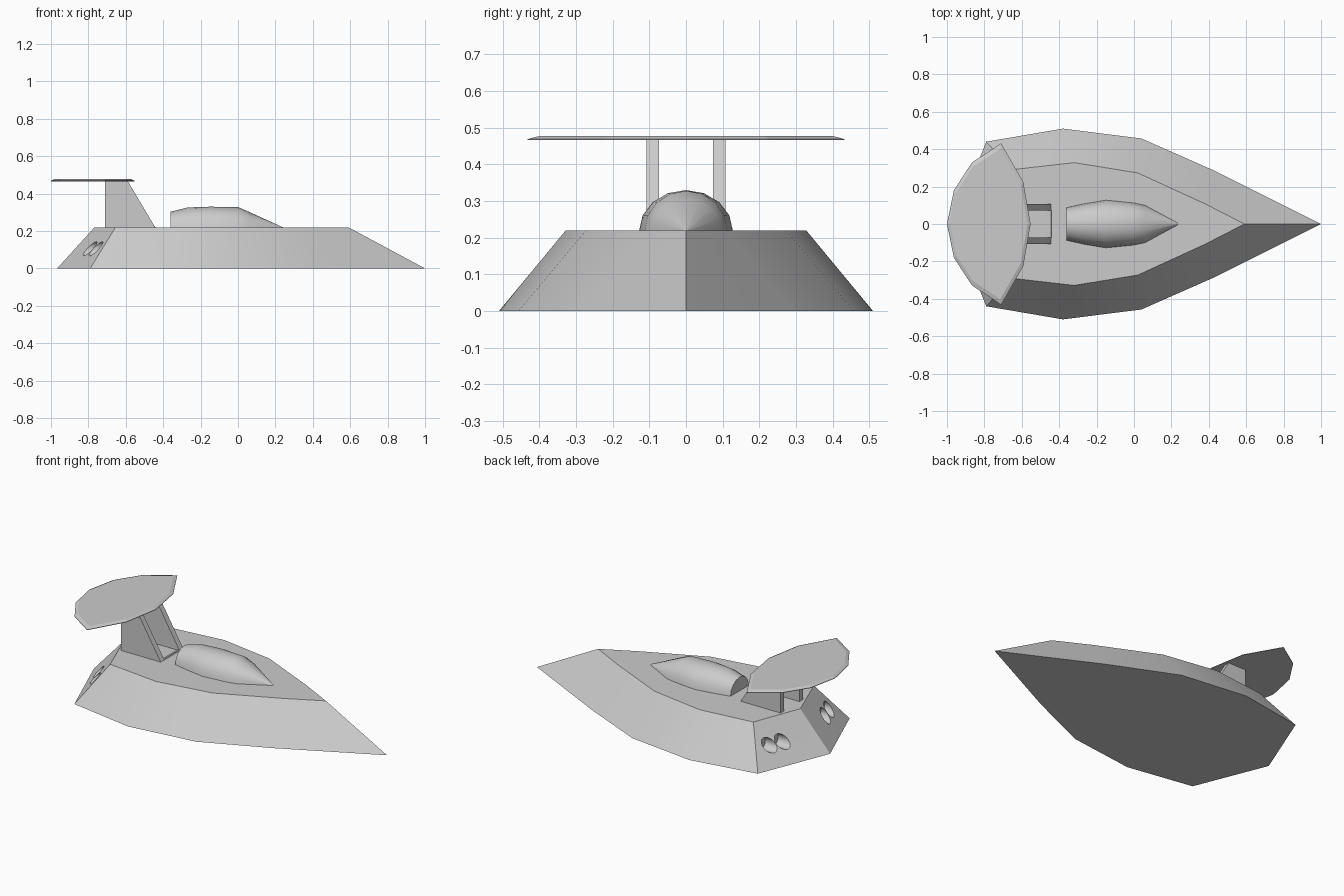
import bpy, bmesh, math

if "Cube" in bpy.data.objects:
    bpy.data.objects.remove(bpy.data.objects["Cube"])

DECK = 0.22


def make(name, rings, smooth=True):
    """Skin a list of equal-length closed rings, capping both ends."""
    bm = bmesh.new()
    vs = [[bm.verts.new(p) for p in r] for r in rings]
    n = len(rings[0])
    for a, b in zip(vs, vs[1:]):
        for i in range(n):
            j = (i + 1) % n
            bm.faces.new((a[i], a[j], b[j], b[i]))
    bm.faces.new(vs[0][::-1])
    bm.faces.new(vs[-1])
    bmesh.ops.remove_doubles(bm, verts=bm.verts, dist=1e-5)
    bmesh.ops.recalc_face_normals(bm, faces=bm.faces)
    me = bpy.data.meshes.new(name)
    bm.to_mesh(me)
    bm.free()
    ob = bpy.data.objects.new(name, me)
    bpy.context.collection.objects.link(ob)
    if smooth:
        shade(ob)
    return ob


def shade(ob):
    bpy.ops.object.select_all(action='DESELECT')
    ob.select_set(True)
    bpy.context.view_layer.objects.active = ob
    bpy.ops.object.shade_smooth_by_angle(angle=math.radians(30))


def outline(half, z):
    """Mirror a half outline (first and last points on the centreline) in y."""
    full = half + [(x, -y) for x, y in half[-2:0:-1]]
    return [(x, y, z) for x, y in full]


# Hull: keel outline tapering up to the deck outline
keel = [(1, 0), (.43, .285), (.04, .457), (-.38, .51), (-.79, .44), (-.967, 0)]
deck = [(.59, 0), (.38, .108), (.02, .273), (-.32, .328), (-.655, .29), (-.767, 0)]
hull = make("hull", [outline(keel, 0), outline(deck, DECK)], smooth=False)

# Exhaust ports: four bores cut into the two stern faces
for y in (-.285, -.205, .205, .285):
    x0 = -.785 if abs(y) > .25 else -.815
    bpy.ops.mesh.primitive_cylinder_add(vertices=24, radius=.038, depth=.2,
                                        location=(x0 - .02, y, .105),
                                        rotation=(0, math.pi / 2, 0))
    cutter = bpy.context.object
    cutter.hide_render = True
    mod = hull.modifiers.new("port", 'BOOLEAN')
    mod.operation, mod.solver, mod.object = 'DIFFERENCE', 'EXACT', cutter
    bpy.context.view_layer.objects.active = hull
    bpy.ops.object.modifier_apply(modifier=mod.name)
    bpy.data.objects.remove(cutter)
shade(hull)

# Canopy: half-round sections (x, half width, height) running to a point
sections = [(-.36, .088, .085), (-.27, .108, .108), (-.15, .128, .112),
            (0, .113, .11), (.06, .1, .084), (.24, .002, .002)]
arc = [math.pi * i / 8 for i in range(9)]
make("canopy", [[(x, w * math.cos(a), DECK - .002 + h * math.sin(a)) for a in arc]
                for x, w, h in sections])

# Wing struts: a pair of raked plates
profile = [(-.71, DECK - .005), (-.44, DECK - .005), (-.59, .468), (-.71, .468)]
for side, name in ((-1, "right_strut"), (1, "left_strut")):
    make(name, [[(x, side * y, z) for x, z in profile] for y in (.073, .108)],
         smooth=False)

# Low sill joining the strut feet
sill = [(-.455, DECK - .005), (-.44, DECK - .005), (-.445, DECK + .006), (-.455, DECK + .006)]
make("strut_sill", [[(x, y, z) for x, z in sill] for y in (-.074, .074)], smooth=False)

# Rear wing: thin faceted crescent with a bevelled upper rim
wing = [(-1, 0), (-.963, .18), (-.867, .328), (-.71, .432), (-.592, .225), (-.553, 0)]
top = [(-.78 + (x + .78) * .93, y * .93) for x, y in wing]
make("rear_wing", [outline(wing, .466), outline(wing, .469), outline(top, .477)],
     smooth=False)
